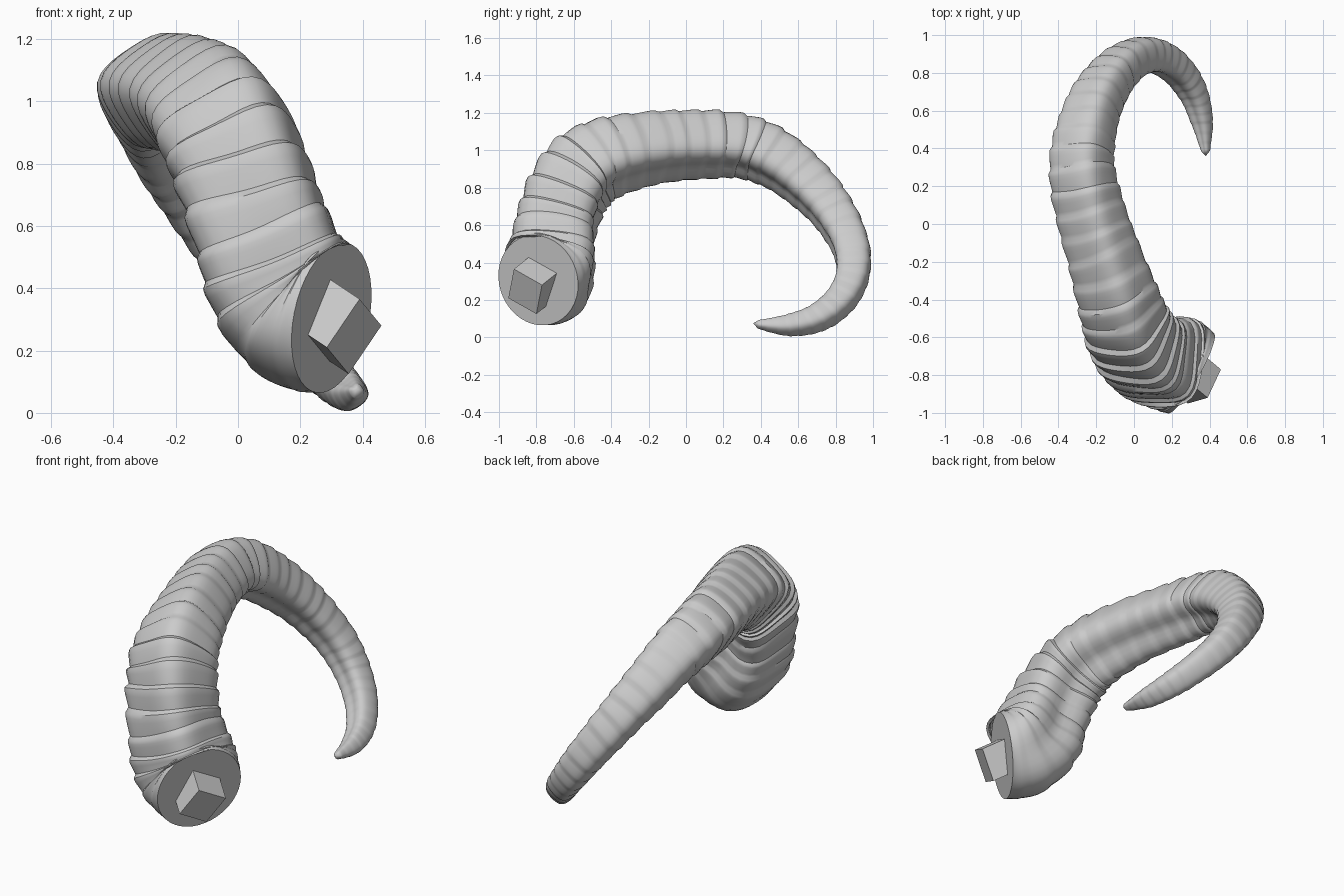
import bpy, bmesh, math, random
from mathutils import Vector

cube = bpy.data.objects.get("Cube")
if cube:
    bpy.data.objects.remove(cube, do_unlink=True)
random.seed(4)

mat = bpy.data.materials.new("horn grey")
mat.use_nodes = True
mat.diffuse_color = (0.6, 0.6, 0.6, 1)
mat.node_tree.nodes["Principled BSDF"].inputs["Base Color"].default_value = (0.6, 0.6, 0.6, 1)

# Centreline of the horn from base to tip: x, y, z, radius
PATH = [
    (.30, -.79, .305, .245), (.21, -.74, .335, .265), (.13, -.71, .44, .26),
    (.07, -.69, .60, .237), (.01, -.625, .78, .225), (-.04, -.53, .90, .22),
    (-.09, -.38, .97, .205), (-.165, -.15, 1.015, .187), (-.235, .08, 1.03, .177),
    (-.275, .30, 1.02, .165), (-.255, .48, .95, .155), (-.20, .65, .82, .14),
    (-.11, .79, .66, .122), (.005, .88, .48, .108), (.12, .885, .32, .096),
    (.23, .815, .19, .086), (.315, .69, .10, .074), (.36, .54, .065, .056),
    (.38, .385, .07, .022)]
COIL_AXIS = Vector((.83, 0, .56))
SEGMENTS, STEPS, RIDGES = 40, 6, 40


def spline(t):
    """Catmull-Rom point on PATH for t in 0..1"""
    f = min(t, .99999) * (len(PATH) - 1)
    i, u = int(f), f - int(f)
    get = lambda k: Vector(PATH[max(0, min(len(PATH) - 1, k))])
    a, b, c, d = get(i - 1), get(i), get(i + 1), get(i + 2)
    return b + .5 * u * (c - a + u * (2 * a - 5 * b + 4 * c - d + u * (3 * (b - c) + d - a)))


def section(angle, t, fade):
    """Squared section with its outer face at 0 and a groove at pi on the inside"""
    c, s = abs(math.cos(angle)), abs(math.sin(angle))
    square = .91 / (c ** 4 + s ** 4) ** .25
    groove = .14 * math.exp(-((angle - math.pi) / .4) ** 2)
    return 1 + fade * ((1 - .5 * t) * (square - 1) - groove)


# Ridged horn body: every ring of vertices follows the growth ridges
bm = bmesh.new()
rings = []
strength = [random.uniform(.6, 1.2) for _ in range(RIDGES + 1)]
lean = [random.uniform(-.1, .1) for _ in range(RIDGES + 2)]
for n in range(STEPS * RIDGES + 1):
    q = n / (STEPS * RIDGES)
    t = q * (1.3 - .3 * q)
    p = spline(t)
    centre, radius = p.to_3d(), p[3]
    tangent = (spline(min(1, t + .03)) - spline(max(0, t - .03))).to_3d().normalized()
    side = (COIL_AXIS - tangent * COIL_AXIS.dot(tangent)).normalized()
    outer = side.cross(tangent)
    k, u = n // STEPS, (n % STEPS) / STEPS
    tooth = u / .8 if u < .8 else (1 - u) / .2
    fade = min(1, t * 9)
    tilt = lean[k] * (1 - u) + lean[k + 1] * u
    ring = []
    for s in range(SEGMENTS):
        a = math.tau * s / SEGMENTS
        ridge = .12 * fade * (1 - .6 * t) * (strength[k] * tooth - .45)
        r = radius * (section(a, t, fade) + ridge * (.75 + .25 * math.cos(a)))
        slide = radius * fade * (tilt * math.sin(a) - .05 * math.cos(2 * a))
        ring.append(bm.verts.new(centre + tangent * slide
                                 + (outer * math.cos(a) + side * math.sin(a)) * r))
    rings.append(ring)
for r0, r1 in zip(rings, rings[1:]):
    for s in range(SEGMENTS):
        e = (s + 1) % SEGMENTS
        bm.faces.new((r0[s], r0[e], r1[e], r1[s]))
bm.faces.new(rings[0])
tip = bm.verts.new(Vector((.38, .36, .075)))
for s in range(SEGMENTS):
    bm.faces.new((rings[-1][s], rings[-1][(s + 1) % SEGMENTS], tip))
bmesh.ops.recalc_face_normals(bm, faces=bm.faces)


def finish(name, bm):
    mesh = bpy.data.meshes.new(name)
    bm.to_mesh(mesh)
    bm.free()
    mesh.materials.append(mat)
    obj = bpy.data.objects.new(name, mesh)
    bpy.context.collection.objects.link(obj)
    return obj


horn = finish("horn", bm)
bpy.ops.object.select_all(action='DESELECT')
horn.select_set(True)
bpy.context.view_layer.objects.active = horn
bpy.ops.object.shade_smooth_by_angle(angle=math.radians(35))

# Square mounting peg set into the base, spanned from its outermost corner
corner = Vector((.46, -.77, .28))
edges = (Vector((-.07, -.15, .085)), Vector((-.105, -.03, -.155)), Vector((-.18, .15, .12)))
bm = bmesh.new()
bmesh.ops.create_cube(bm, size=1)
for v in bm.verts:
    v.co = corner + sum(((c + .5) * e for c, e in zip(v.co, edges)), Vector())
bmesh.ops.recalc_face_normals(bm, faces=bm.faces)
finish("mounting_peg", bm)
